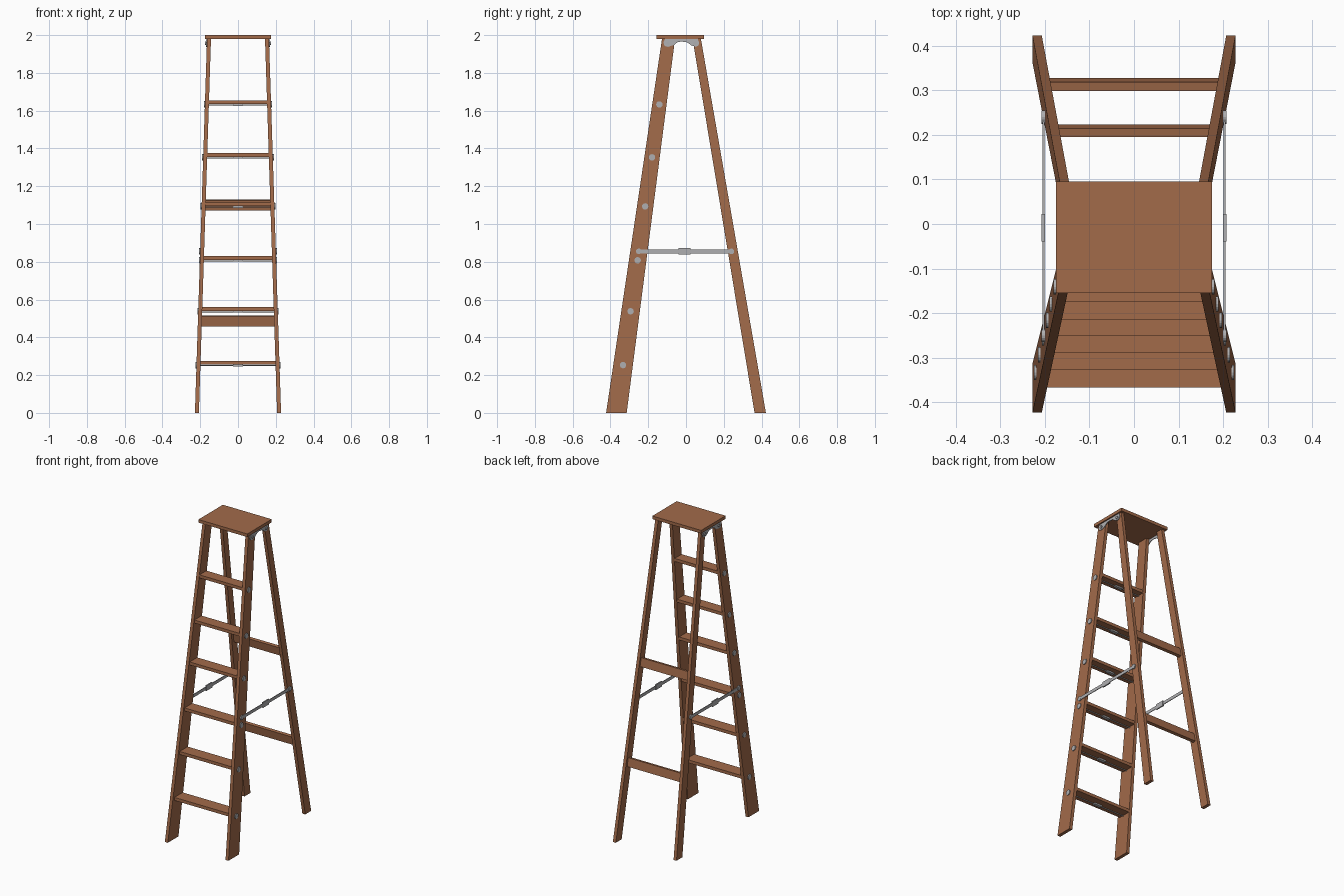
import bpy, bmesh, math
from mathutils import Vector, Matrix

cube = bpy.data.objects.get("Cube")
if cube:
    bpy.data.objects.remove(cube, do_unlink=True)


def material(name, color):
    m = bpy.data.materials.new(name)
    m.use_nodes = True
    m.diffuse_color = color
    m.node_tree.nodes["Principled BSDF"].inputs["Base Color"].default_value = color
    return m


WOOD = material("warm wood", (0.36, 0.145, 0.068, 1))
METAL = material("grey metal", (0.43, 0.43, 0.44, 1))
RAIL_TOP = 1.98


def outer_x(z):
    """Outside face of the splayed rails."""
    return 0.228 - 0.064 * z / RAIL_TOP


def lerp(a, b, z):
    return a + (b - a) * z / RAIL_TOP


def finish(name, bm, mat):
    bmesh.ops.recalc_face_normals(bm, faces=bm.faces)
    mesh = bpy.data.meshes.new(name)
    bm.to_mesh(mesh)
    bm.free()
    mesh.materials.append(mat)
    ob = bpy.data.objects.new(name, mesh)
    bpy.context.collection.objects.link(ob)
    return ob


def plate(name, outline, x_of, thick, mat, side):
    """Side plate from a (y, z) outline; x_of(z) is its outer face."""
    bm = bmesh.new()
    outer = [bm.verts.new((side * x_of(z), y, z)) for y, z in outline]
    inner = [bm.verts.new((side * (x_of(z) - thick), y, z)) for y, z in outline]
    bm.faces.new(outer)
    bm.faces.new(inner[::-1])
    n = len(outline)
    for i in range(n):
        j = (i + 1) % n
        bm.faces.new((outer[i], inner[i], inner[j], outer[j]))
    return finish(name, bm, mat)


def box(name, center, size, mat, tilt=0):
    bm = bmesh.new()
    bmesh.ops.create_cube(bm, size=1)
    bmesh.ops.scale(bm, vec=size, verts=bm.verts)
    bmesh.ops.transform(bm, verts=bm.verts, matrix=Matrix.Translation(center) @ Matrix.Rotation(tilt, 4, "X"))
    return finish(name, bm, mat)


def cylinder_x(name, center, radius, length, mat, sides=16):
    bm = bmesh.new()
    bmesh.ops.create_cone(bm, cap_ends=True, segments=sides, radius1=radius, radius2=radius, depth=length)
    bmesh.ops.transform(bm, verts=bm.verts,
                        matrix=Matrix.Translation(center) @ Matrix.Rotation(math.pi / 2, 4, "Y"))
    return finish(name, bm, mat)


# Top platform
box("top_platform", (0, -0.03, 1.99), (0.35, 0.25, 0.02), WOOD)

# Rails, hinge brackets and folding spreaders on both sides
front_rail = [(-0.423, 0), (-0.314, 0), (-0.058, RAIL_TOP), (-0.127, RAIL_TOP)]
rear_rail = [(0.363, 0), (0.423, 0), (0.079, RAIL_TOP), (0.035, RAIL_TOP)]
bracket = [(-0.112, 1.979), (-0.12, 1.96), (-0.113, 1.942), (-0.095, 1.938), (-0.065, 1.947),
           (-0.045, 1.962), (-0.025, 1.966), (0.005, 1.962), (0.028, 1.946), (0.05, 1.938),
           (0.066, 1.945), (0.07, 1.96), (0.062, 1.979)]
for side, label in ((1, "left"), (-1, "right")):
    plate("front_rail_" + label, front_rail, outer_x, 0.021, WOOD, side)
    plate("rear_rail_" + label, rear_rail, outer_x, 0.021, WOOD, side)
    plate("hinge_bracket_" + label, bracket, lambda z: outer_x(z) + 0.004, 0.004, METAL, side)
    for y in (-0.095, 0.048):
        cylinder_x("hinge_rivet_" + label, (side * 0.17, y, 1.957), 0.009, 0.008, METAL)
    x = side * (outer_x(0.855) + 0.003)
    box("spreader_bar_" + label, (x, -0.005, 0.855), (0.004, 0.5, 0.02), METAL)
    box("spreader_joint_" + label, (x, -0.008, 0.855), (0.008, 0.062, 0.034), METAL)
    for y in (-0.25, 0.24):
        cylinder_x("spreader_pivot_" + label, (x, y, 0.855), 0.015, 0.008, METAL)

# Steps, each with a tie rod, centre clip and end washers
for top in (0.275, 0.56, 0.83, 1.115, 1.375, 1.655):
    front = -0.405 + 0.139 * top
    back = lerp(-0.314, -0.058, top) - 0.004
    width = 2 * (outer_x(top) - 0.017)
    box("step", (0, (front + back) / 2, top - 0.01), (width, back - front, 0.02), WOOD)
    z = top - 0.022
    y = (lerp(-0.423, -0.127, z) + lerp(-0.314, -0.058, z)) / 2
    cylinder_x("tie_rod", (0, y, z - 0.003), 0.003, 2 * outer_x(z), METAL, 8)
    box("rod_clip", (0, y, z - 0.002), (0.052, 0.02, 0.011), METAL)
    for side in (1, -1):
        cylinder_x("rod_washer", (side * (outer_x(z) + 0.001), y, z), 0.017, 0.008, METAL)

# Rear cross braces leaning with the rear rails
lean = math.atan2(0.335, RAIL_TOP)
for z in (0.487, 1.1):
    y = lerp(0.393, 0.057, z) + 0.003
    box("rear_brace", (0, y, z), (2 * (outer_x(z) - 0.017), 0.02, 0.055), WOOD, lean)
